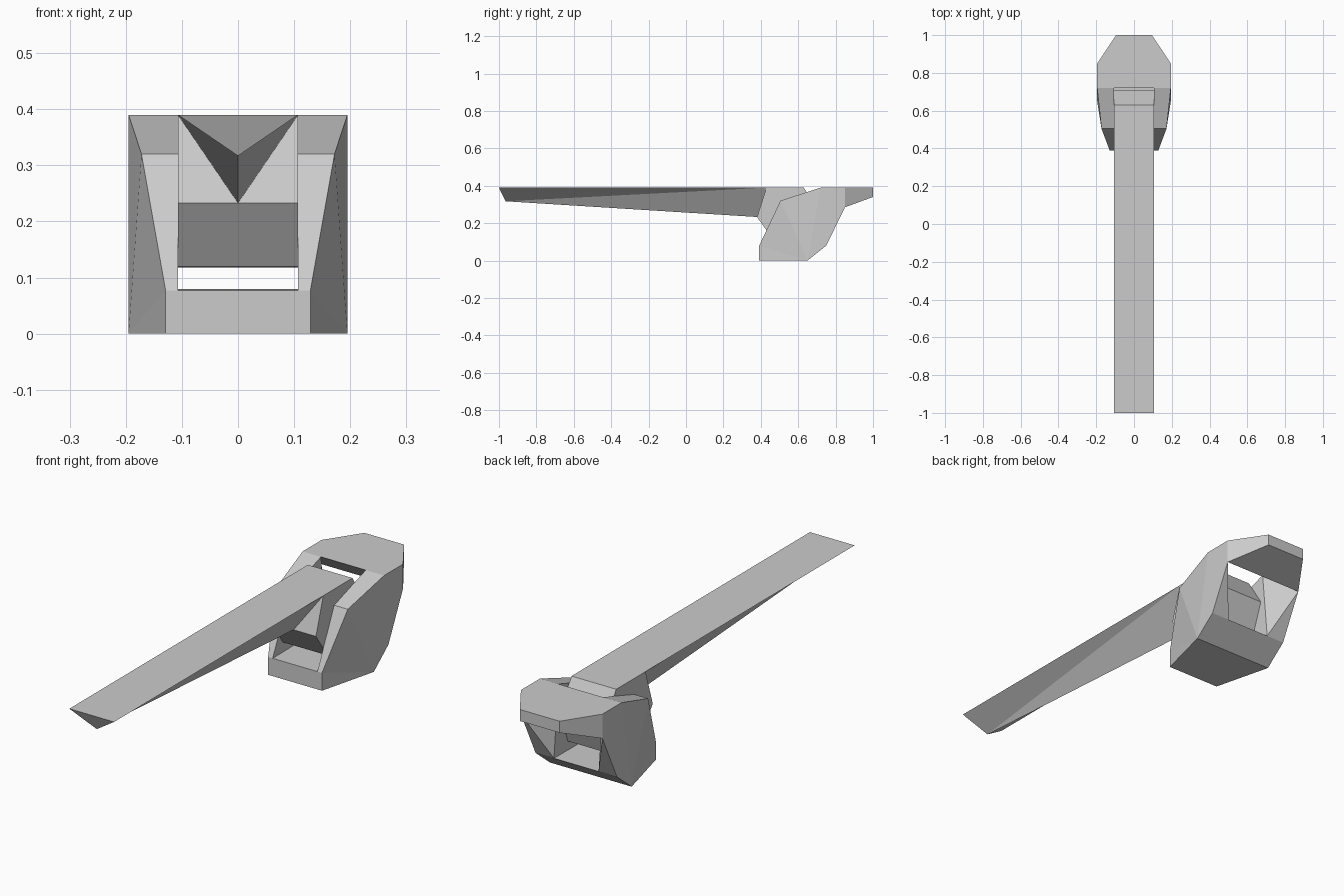
import bpy
import bmesh

default = bpy.data.objects.get("Cube")
if default:
    bpy.data.objects.remove(default, do_unlink=True)

grey = bpy.data.materials.new("plain_grey")
grey.use_nodes = True
grey.diffuse_color = (0.6, 0.6, 0.6, 1)
grey.node_tree.nodes["Principled BSDF"].inputs["Base Color"].default_value = (0.6, 0.6, 0.6, 1)


def build(name, points, side_faces, cross_faces):
    """Symmetric mesh: side faces are mirrored, cross faces span from +x to -x."""
    bm = bmesh.new()
    left = {k: bm.verts.new(p) for k, p in points.items()}
    right = {k: left[k] if x == 0 else bm.verts.new((-x, y, z))
             for k, (x, y, z) in points.items()}
    for face in side_faces:
        keys = face.split()
        bm.faces.new([left[k] for k in keys])
        bm.faces.new([right[k] for k in reversed(keys)])
    for face in cross_faces:
        keys = face.split()
        loop = [left[k] for k in keys] + [right[k] for k in reversed(keys)]
        bm.faces.new(list(dict.fromkeys(loop)))
    bmesh.ops.recalc_face_normals(bm, faces=bm.faces)
    mesh = bpy.data.meshes.new(name)
    bm.to_mesh(mesh)
    bm.free()
    mesh.materials.append(grey)
    obj = bpy.data.objects.new(name, mesh)
    bpy.context.collection.objects.link(obj)
    return obj


# Hollow housing: faceted shell, opening at the front that flares to the back
WIDE, HOLE = 0.195, 0.107
housing = {
    "toe": (0.129, 0.39, 0), "lip": (0.129, 0.39, 0.077),
    "brow": (0.172, 0.505, 0.32), "crown": (WIDE, 0.72, 0.39),
    "rear_top": (WIDE, 0.85, 0.39), "rear_under": (WIDE, 0.85, 0.285),
    "sill": (WIDE, 0.75, 0.08), "heel": (WIDE, 0.65, 0),
    "end_top": (0.095, 1, 0.39), "end_under": (0.095, 1, 0.34),
    "lip_in": (HOLE, 0.39, 0.077), "brow_in": (HOLE, 0.505, 0.32),
    "crown_in": (HOLE, 0.72, 0.39), "sill_in": (HOLE, 0.75, 0.08),
}
build("housing", housing, [
    # outer sides
    "toe lip heel", "lip brow heel", "brow crown heel",
    "crown rear_top rear_under sill heel",
    "rear_top end_top end_under rear_under",
    # front and back rims
    "lip brow brow_in lip_in", "brow crown crown_in brow_in",
    "rear_under sill sill_in",
    # inner walls
    "lip_in brow_in crown_in sill_in", "crown_in rear_under sill_in",
], [
    "toe lip lip_in", "lip_in sill_in", "sill_in sill heel", "heel toe",
    "crown_in crown rear_top end_top", "end_top end_under",
    "end_under rear_under", "rear_under crown_in",
])

# Six-sided clip block held inside the opening
profile = [(0.43, 0.39), (0.38, 0.233), (0.46, 0.12),
           (0.655, 0.118), (0.708, 0.265), (0.63, 0.39)]
clip = {str(i): (HOLE, y, z) for i, (y, z) in enumerate(profile)}
build("clip_block", clip, ["0 1 2 3 4 5"],
      [f"{i} {(i + 1) % 6}" for i in range(6)])

# Long arm with a flat top and a V-shaped keel
arm = {
    "tip": (HOLE, -1, 0.39), "root": (HOLE, 0.43, 0.39),
    "keel_tip": (0, -0.965, 0.317), "keel_root": (0, 0.38, 0.233),
}
build("arm", arm, ["tip keel_tip root", "keel_tip keel_root root"],
      ["tip root", "tip keel_tip", "root keel_root"])
